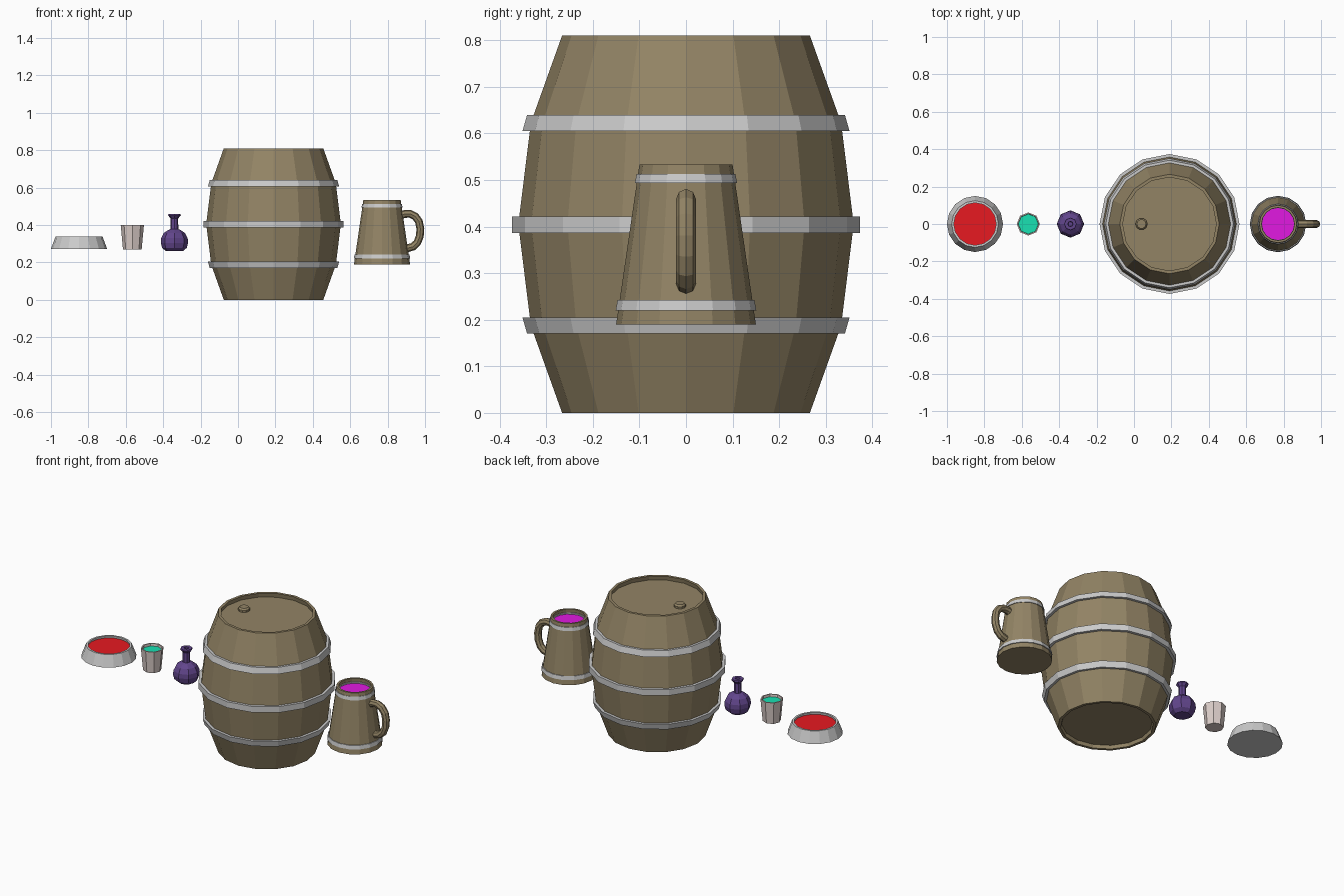
import bpy, bmesh, math
from mathutils import Vector

if "Cube" in bpy.data.objects:
    bpy.data.objects.remove(bpy.data.objects["Cube"])


def material(name, rgb):
    m = bpy.data.materials.new(name)
    m.diffuse_color = (*rgb, 1)
    m.use_nodes = True
    m.node_tree.nodes["Principled BSDF"].inputs["Base Color"].default_value = m.diffuse_color
    return m


WOOD = material("wood", (0.29, 0.23, 0.13))
PURPLE = material("purple_glass", (0.12, 0.06, 0.26))
PINK = material("pale_clay", (0.72, 0.62, 0.59))
RED = material("red_liquid", (0.8, 0.01, 0.015))
TEAL = material("teal_liquid", (0.01, 0.75, 0.45))
MAGENTA = material("magenta_liquid", (0.75, 0.01, 0.75))


def finish(name, bm, mat):
    bmesh.ops.recalc_face_normals(bm, faces=bm.faces)
    me = bpy.data.meshes.new(name)
    bm.to_mesh(me)
    bm.free()
    ob = bpy.data.objects.new(name, me)
    bpy.context.collection.objects.link(ob)
    if mat:
        me.materials.append(mat)
    return ob


def lathe(name, x, profile, sides, mat=None, closed=False, y=0):
    """Revolve (radius, z) points; open profiles are capped at both ends."""
    bm = bmesh.new()
    rings = [[bm.verts.new((x + r * math.cos(2 * math.pi * i / sides),
                            y + r * math.sin(2 * math.pi * i / sides), z))
              for i in range(sides)] for r, z in profile]
    pairs = list(zip(rings, rings[1:]))
    if closed:
        pairs.append((rings[-1], rings[0]))
    else:
        bm.faces.new(rings[0])
        bm.faces.new(rings[-1])
    for a, b in pairs:
        for i in range(sides):
            j = (i + 1) % sides
            bm.faces.new((a[i], a[j], b[j], b[i]))
    return finish(name, bm, mat)


def hoop(name, x, z0, z1, r0, r1, sides, depth=0.02):
    lathe(name, x, [(r0, z0), (r1, z1), (r1 - depth, z1), (r0 - depth, z0)],
          sides, closed=True)


def tube(name, path, radius, sides, mat):
    """Sweep a ring along a path lying in the XZ plane."""
    bm = bmesh.new()
    pts = [Vector((x, 0, z)) for x, z in path]
    rings = []
    for i, p in enumerate(pts):
        t = (pts[min(i + 1, len(pts) - 1)] - pts[max(i - 1, 0)]).normalized()
        n = Vector((t.z, 0, -t.x))
        rings.append([bm.verts.new(p + radius * (n * math.cos(2 * math.pi * k / sides)
                      + Vector((0, 1, 0)) * math.sin(2 * math.pi * k / sides)))
                      for k in range(sides)])
    for a, b in zip(rings, rings[1:]):
        for k in range(sides):
            j = (k + 1) % sides
            bm.faces.new((a[k], a[j], b[j], b[k]))
    bm.faces.new(rings[0])
    bm.faces.new(rings[-1])
    return finish(name, bm, mat)


# Barrel with recessed heads, three hoops and a bung
BX = 0.19
lathe("barrel", BX, [(0.245, 0.02), (0.25, 0.0), (0.266, 0.0), (0.333, 0.187),
                     (0.36, 0.405), (0.333, 0.623), (0.266, 0.81),
                     (0.25, 0.81), (0.255, 0.785)], 16, WOOD)
hoop("barrel_lower_hoop", BX, 0.17, 0.205, 0.341, 0.351, 16)
hoop("barrel_middle_hoop", BX, 0.386, 0.422, 0.374, 0.374, 16)
hoop("barrel_upper_hoop", BX, 0.605, 0.64, 0.351, 0.341, 16)
lathe("barrel_bung", 0.04, [(0.032, 0.78), (0.032, 0.797), (0.024, 0.806)], 10, WOOD)

# Mug with two hoops, handle and drink
MX = 0.77
lathe("mug", MX, [(0.15, 0.19), (0.1, 0.533), (0.088, 0.533), (0.093, 0.49)], 16, WOOD)
hoop("mug_lower_hoop", MX, 0.22, 0.242, 0.151, 0.147, 16)
hoop("mug_upper_hoop", MX, 0.493, 0.513, 0.11, 0.106, 16)
lathe("mug_drink", MX, [(0.092, 0.485), (0.092, 0.503)], 16, MAGENTA)
tube("mug_handle", [(0.86, 0.448), (0.89, 0.459), (0.92, 0.46), (0.947, 0.447), (0.967, 0.42),
                    (0.975, 0.38), (0.972, 0.34), (0.958, 0.305), (0.935, 0.284),
                    (0.91, 0.277), (0.88, 0.275)], 0.021, 8, WOOD)

# Shallow bowl of red liquid
lathe("bowl", -0.85, [(0.15, 0.273), (0.125, 0.34), (0.113, 0.34), (0.116, 0.315)], 16)
lathe("bowl_liquid", -0.85, [(0.115, 0.31), (0.114, 0.328)], 16, RED)

# Small cup of teal liquid
lathe("cup", -0.565, [(0.05, 0.27), (0.062, 0.4), (0.055, 0.4), (0.052, 0.37)], 8, PINK)
lathe("cup_liquid", -0.565, [(0.052, 0.368), (0.0535, 0.385)], 8, TEAL)

# Round flask with narrow neck and flared lip
lathe("flask", -0.34, [(0.045, 0.26), (0.066, 0.278), (0.073, 0.305), (0.071, 0.33),
                       (0.057, 0.357), (0.034, 0.373), (0.021, 0.378), (0.02, 0.435),
                       (0.034, 0.452), (0.032, 0.459), (0.014, 0.459), (0.012, 0.43)], 8, PURPLE)
